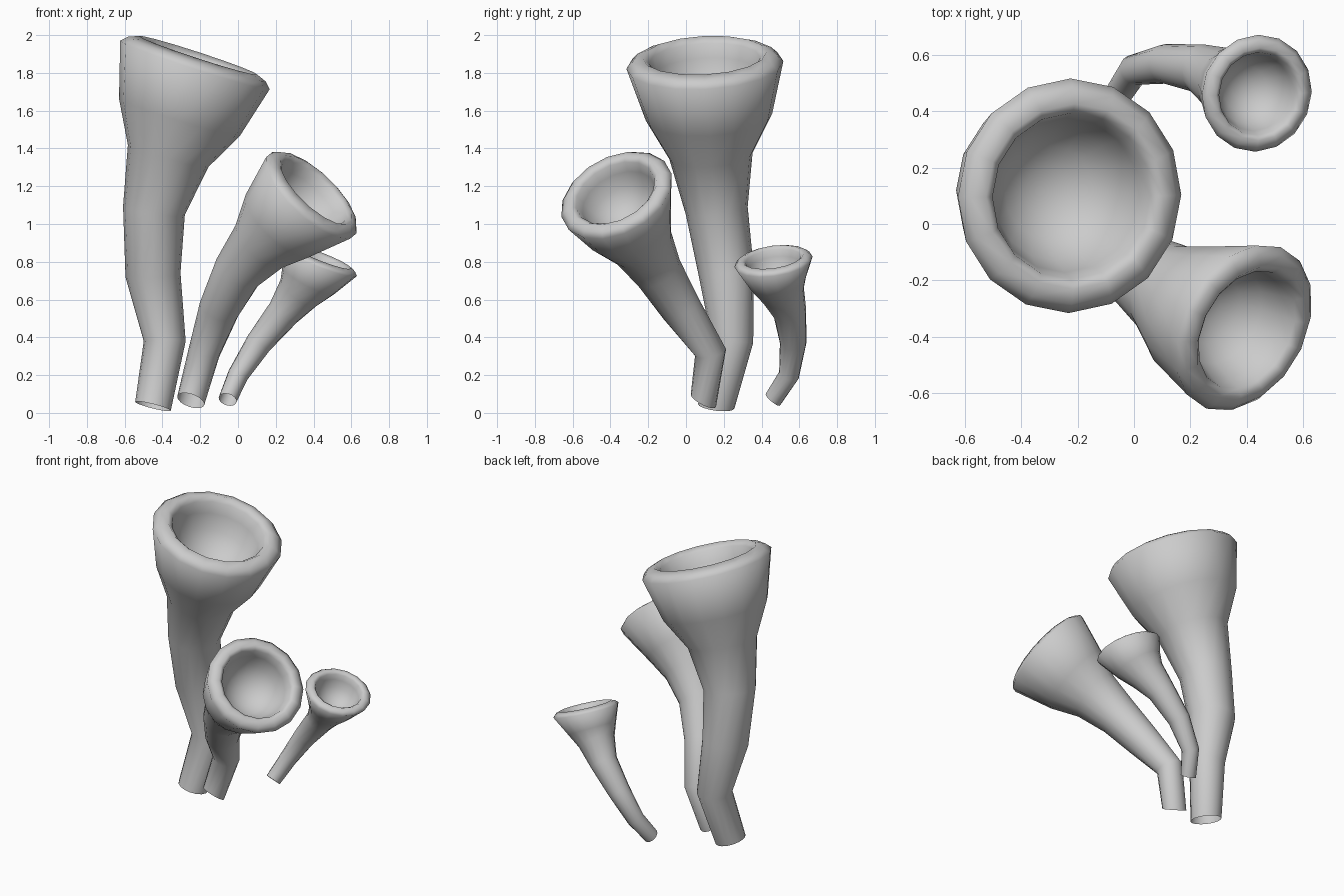
import bpy, bmesh, math
from mathutils import Vector

if "Cube" in bpy.data.objects:
    bpy.data.objects.remove(bpy.data.objects["Cube"])

SIDES = 16
# cup profile inside the rim: (radius, height along axis), relative to mouth radius
CUP = [(0.92, 0.08), (0.79, 0.13), (0.71, 0.06), (0.66, -0.12),
       (0.57, -0.36), (0.40, -0.55), (0.20, -0.65)]


def add_ring(bm, centre, normal, radius):
    turn = Vector((0, 0, 1)).rotation_difference(normal)
    verts = []
    for i in range(SIDES):
        a = 2 * math.pi * i / SIDES
        p = Vector((math.cos(a), math.sin(a), 0)) * radius
        verts.append(bm.verts.new(centre + turn @ p))
    return verts


def horn(name, path, mouth_normal, base_normal):
    """Flared tube through (x, y, z, radius) stations, ending in a hollow cup."""
    pts = [Vector(p[:3]) for p in path]
    axis = Vector(mouth_normal).normalized()
    bm = bmesh.new()
    rings = []
    last = len(pts) - 1
    for i, p in enumerate(pts):
        if i == last:
            n = axis
        elif i == 0:
            n = Vector(base_normal).normalized()
        else:
            n = (pts[i + 1] - p).normalized() + (p - pts[i - 1]).normalized()
            n.normalize()
            if i == last - 1:
                n = (n + axis).normalized()
        rings.append(add_ring(bm, p, n, path[i][3]))
    # rolled lip and bowl
    mouth = path[-1][3]
    for r, h in CUP:
        rings.append(add_ring(bm, pts[-1] + axis * h * mouth, axis, r * mouth))
    for a, b in zip(rings, rings[1:]):
        for i in range(SIDES):
            j = (i + 1) % SIDES
            bm.faces.new((a[i], a[j], b[j], b[i]))
    tip = bm.verts.new(pts[-1] - axis * 0.68 * mouth)
    for i in range(SIDES):
        bm.faces.new((rings[-1][i], rings[-1][(i + 1) % SIDES], tip))
    for f in bm.faces:
        f.smooth = True
    mesh = bpy.data.meshes.new(name)
    bm.to_mesh(mesh)
    bm.free()
    obj = bpy.data.objects.new(name, mesh)
    bpy.context.collection.objects.link(obj)


# tall tube
horn("tall_tube", [
    (-0.45, 0.16, 0.035, 0.097), (-0.388, 0.245, 0.38, 0.111),
    (-0.45, 0.215, 0.73, 0.146), (-0.445, 0.163, 1.07, 0.165),
    (-0.37, 0.132, 1.36, 0.221), (-0.31, 0.122, 1.565, 0.335),
    (-0.228, 0.1, 1.842, 0.416)], (0.31, -0.05, 0.95), (0.24, 0.12, 0.95))

# middle tube, leaning forward and right
horn("middle_tube", [
    (-0.25, 0.092, 0.065, 0.075), (-0.18, 0.13, 0.32, 0.084),
    (-0.10, -0.025, 0.55, 0.108), (0.00, -0.15, 0.75, 0.132),
    (0.12, -0.232, 0.89, 0.17), (0.22, -0.302, 1.00, 0.24),
    (0.388, -0.368, 1.152, 0.316)], (0.64, -0.36, 0.68), (0.3, 0.45, 0.84))

# small tube, leaning right at the back
horn("small_tube", [
    (-0.055, 0.46, 0.07, 0.049), (0.00, 0.545, 0.20, 0.055),
    (0.11, 0.567, 0.37, 0.07), (0.24, 0.55, 0.53, 0.088),
    (0.32, 0.511, 0.635, 0.118), (0.372, 0.485, 0.70, 0.155),
    (0.435, 0.463, 0.80, 0.209)], (0.36, -0.13, 0.92), (0.25, 0.62, 0.74))
